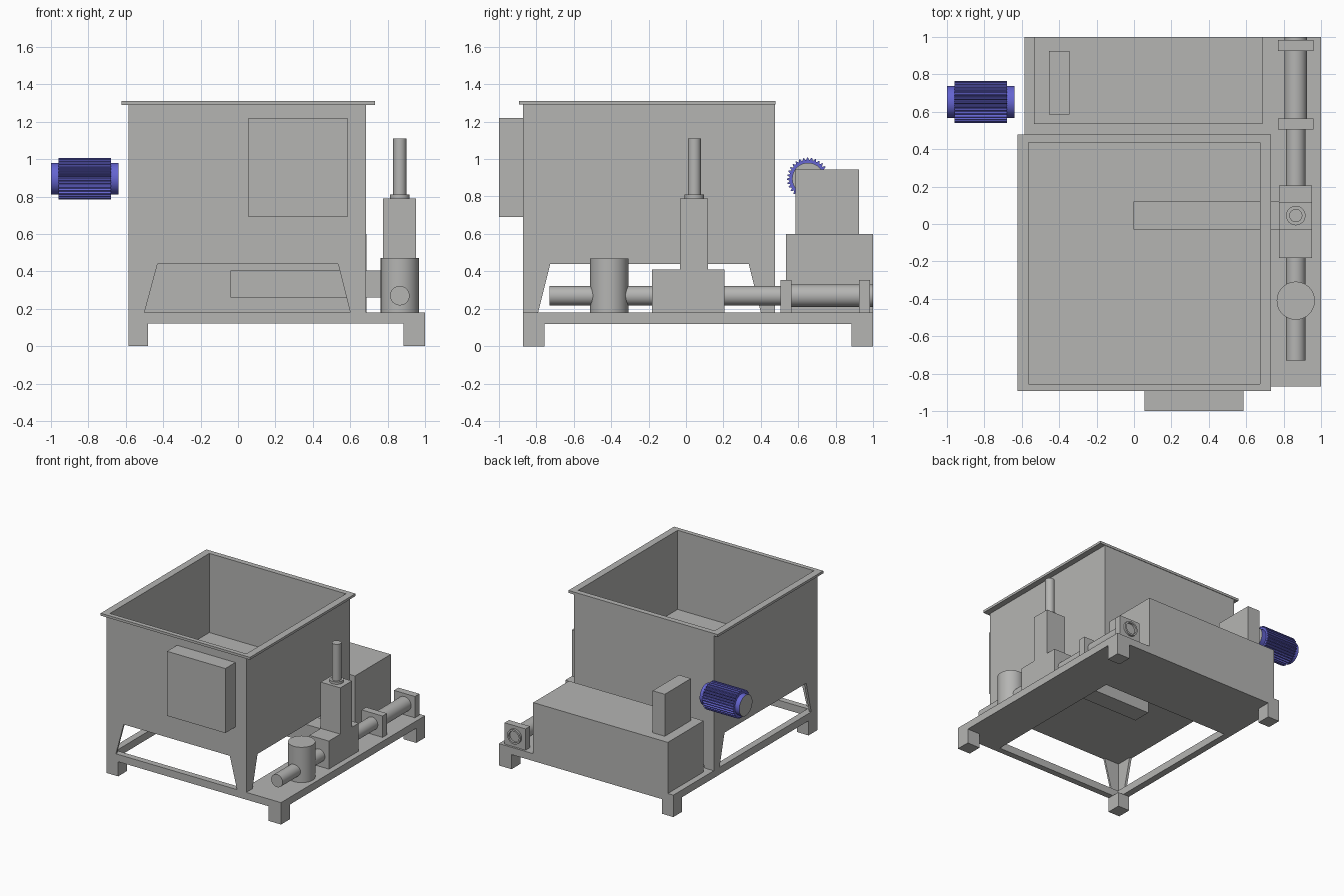
import bpy, bmesh, math
from mathutils import Vector

old = bpy.data.objects.get("Cube")
if old:
    bpy.data.objects.remove(old, do_unlink=True)


def material(name, rgb):
    m = bpy.data.materials.new(name)
    m.use_nodes = True
    m.diffuse_color = (*rgb, 1)
    m.node_tree.nodes["Principled BSDF"].inputs["Base Color"].default_value = (*rgb, 1)
    return m


GREY = material("machine grey", (0.46, 0.46, 0.45))
BLUE = material("motor blue", (0.13, 0.13, 0.64))


def finish(name, bm, mats=(GREY,), smooth=False):
    bmesh.ops.recalc_face_normals(bm, faces=bm.faces)
    mesh = bpy.data.meshes.new(name)
    bm.to_mesh(mesh)
    bm.free()
    obj = bpy.data.objects.new(name, mesh)
    bpy.context.collection.objects.link(obj)
    for m in mats:
        mesh.materials.append(m)
    if smooth:
        bpy.ops.object.select_all(action='DESELECT')
        bpy.context.view_layer.objects.active = obj
        obj.select_set(True)
        bpy.ops.object.shade_smooth_by_angle(angle=math.radians(35))
    return obj


def prism(name, points, direction, mats=(GREY,), smooth=False):
    """Extrude a planar outline along a direction."""
    bm = bmesh.new()
    face = bm.faces.new([bm.verts.new(p) for p in points])
    out = bmesh.ops.extrude_face_region(bm, geom=[face], use_keep_orig=True)
    moved = [v for v in out["geom"] if isinstance(v, bmesh.types.BMVert)]
    bmesh.ops.translate(bm, verts=moved, vec=Vector(direction))
    return finish(name, bm, mats, smooth)


def box(name, x, y, z):
    corners = [(x[0], y[0], z[0]), (x[1], y[0], z[0]), (x[1], y[1], z[0]), (x[0], y[1], z[0])]
    return prism(name, corners, (0, 0, z[1] - z[0]))


def circle(axis, centre, r, n=40):
    pts = []
    for i in range(n):
        a = math.tau * i / n
        c, s = r * math.cos(a), r * math.sin(a)
        offset = {"x": (0, c, s), "y": (c, 0, s), "z": (c, s, 0)}[axis]
        pts.append(Vector(centre) + Vector(offset))
    return pts


def cylinder(name, axis, start, length, r, mats=(GREY,)):
    step = Vector([length if a == axis else 0 for a in "xyz"])
    return prism(name, circle(axis, start, r), step, mats, True)


def holed(name, outer, inner, step, smooth=False):
    """Extrude the band between two outlines with equal point counts."""
    bm = bmesh.new()
    step = Vector(step)
    loops = [[bm.verts.new(Vector(p) + d) for p in pts]
             for pts, d in ((outer, step * 0), (outer, step), (inner, step), (inner, step * 0))]
    n = len(outer)
    for k in range(4):
        a, b = loops[k], loops[(k + 1) % 4]
        for i in range(n):
            j = (i + 1) % n
            bm.faces.new((a[i], a[j], b[j], b[i]))
    return finish(name, bm, smooth=smooth)


def rect(x, y, z):
    return [(x[0], y[0], z), (x[1], y[0], z), (x[1], y[1], z), (x[0], y[1], z)]


# Base frame with an opening under the hopper, and four feet
BX, BY = (-0.585, 1.0), (-0.87, 1.0)
holed("base_frame", rect(BX, BY, 0.12), rect((-0.53, 0.63), (-0.82, 0.425), 0.12), (0, 0, 0.06))
for xn, fx in (("right", (-0.585, -0.48)), ("left", (0.885, 1.0))):
    for yn, fy in (("front", (-0.87, -0.755)), ("back", (0.885, 1.0))):
        box(f"foot_{yn}_{xn}", fx, fy, (0, 0.12))

# Hopper walls with tapered openings at the bottom
HX, HY = (-0.585, 0.685), (-0.87, 0.475)
IX, IY = (-0.565, 0.675), (-0.855, 0.435)
LOW, ARCH, TOP = 0.18, 0.44, 1.29


def arch(span, foot, crown):
    return [(span[0], LOW), (foot[0], LOW), (crown[0], ARCH), (crown[1], ARCH),
            (foot[1], LOW), (span[1], LOW), (span[1], TOP), (span[0], TOP)]


front_outline = arch(HX, (-0.5, 0.6), (-0.43, 0.535))
side_outline = arch(HY, (-0.79, 0.4), (-0.725, 0.335))
for name, a, b in (("front", HY[0], IY[0]), ("back", IY[1], HY[1])):
    prism(f"hopper_{name}_wall", [(u, a, v) for u, v in front_outline], (0, b - a, 0))
for name, a, b in (("right", HX[0], IX[0]), ("left", IX[1], HX[1])):
    prism(f"hopper_{name}_wall", [(a, u, v) for u, v in side_outline], (b - a, 0, 0))

# Hopper rim, floor with discharge slot, and discharge channel
holed("hopper_rim", rect((-0.623, 0.733), (-0.892, 0.479), TOP), rect(IX, IY, TOP), (0, 0, 0.02))
SLOT = (-0.03, 0.12)
holed("hopper_floor", rect(IX, IY, ARCH), rect((0, 0.674), SLOT, ARCH), (0, 0, 0.22))
box("discharge_channel", (-0.04, 0.78), SLOT, (0.26, 0.405))

# Control cabinet and rear housing
box("control_cabinet", (0.055, 0.585), (-1.0, -0.87), (0.69, 1.22))
box("rear_housing", (-0.535, 0.688), (0.535, 1.0), (0.18, 0.6))
box("drive_box", (-0.455, -0.345), (0.585, 0.925), (0.6, 0.945))

# Discharge line
PX, PZ = 0.865, 0.27
cylinder("discharge_pipe", "y", (PX, -0.73, PZ), 1.45, 0.052)
holed("outlet_pipe", circle("y", (PX, 0.53, PZ), 0.06), circle("y", (PX, 0.53, PZ), 0.046),
      (0, 0.47, 0), True)
for name, y in (("front", 0.505), ("back", 0.925)):
    box(f"pipe_bracket_{name}", (0.77, 0.96), (y, y + 0.058), (0.18, 0.355))
cylinder("pump_pot", "z", (PX, -0.41, 0.18), 0.29, 0.102)

# Valve body with its column and rod
box("valve_body", (0.775, 0.953), (-0.182, 0.205), (0.18, 0.41))
box("valve_column", (0.775, 0.953), (-0.033, 0.118), (0.41, 0.79))
cylinder("rod_collar", "z", (PX, 0.045, 0.79), 0.02, 0.052)
cylinder("valve_rod", "z", (PX, 0.045, 0.81), 0.3, 0.035)

# Ribbed motor with grey end caps
MY, MZ = 0.652, 0.895
core = cylinder("motor_core", "x", (-1.0, MY, MZ), 0.36, 0.085, (BLUE, GREY))
for p in core.data.polygons:
    p.material_index = 1 if abs(p.normal.x) > 0.9 else 0
RIBS = 32
ribs = []
for i in range(RIBS * 4):
    r = 0.112 if i % 4 < 2 else 0.1
    a = math.tau * i / (RIBS * 4)
    ribs.append((-0.96, MY + r * math.cos(a), MZ + r * math.sin(a)))
prism("motor_ribs", ribs, (0.28, 0, 0), (BLUE,))
